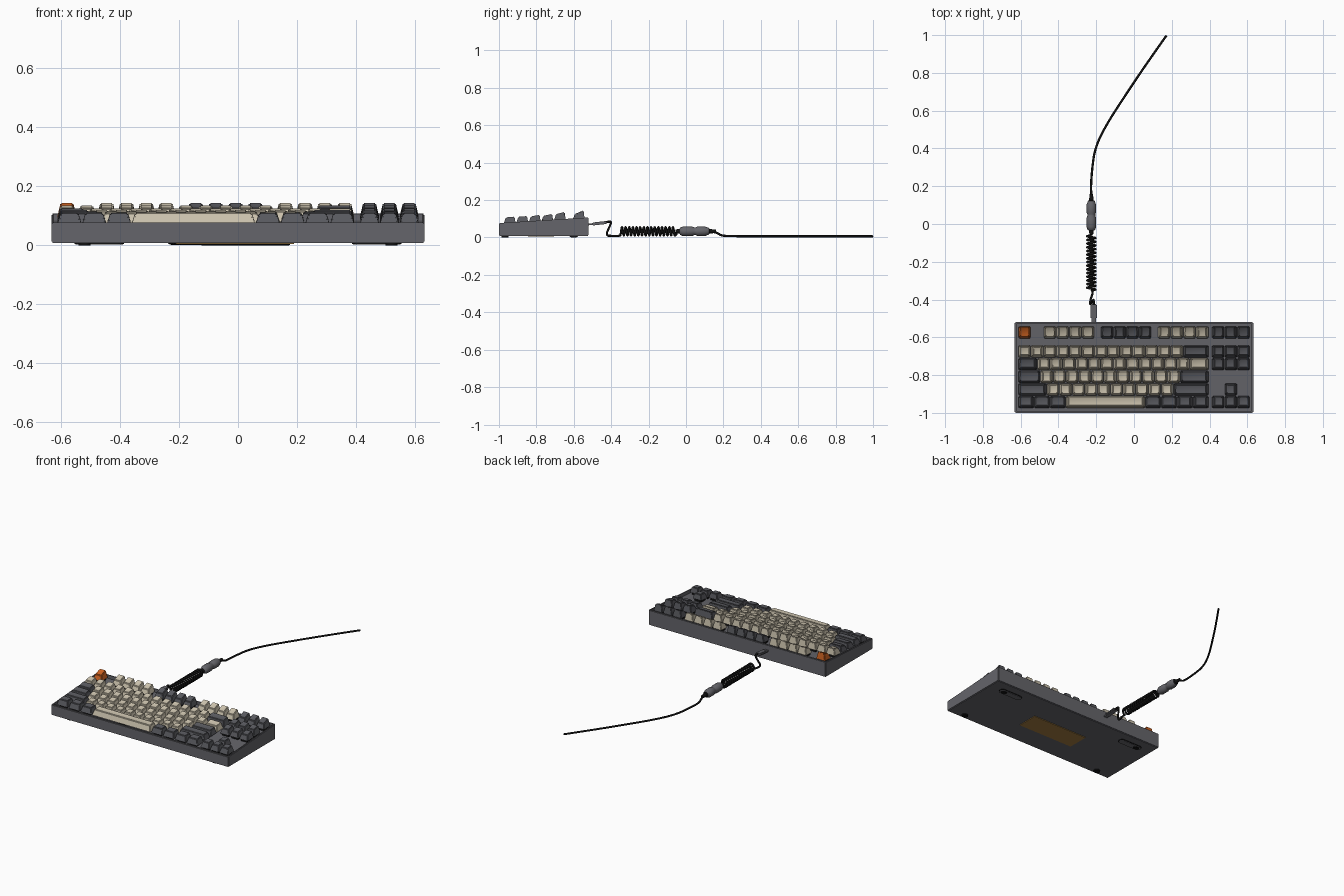
import bpy, bmesh, math
from mathutils import Vector, Matrix

if "Cube" in bpy.data.objects:
    bpy.data.objects.remove(bpy.data.objects["Cube"])


def material(name, rgb):
    m = bpy.data.materials.new(name)
    m.use_nodes = True
    m.diffuse_color = (*rgb, 1)
    m.node_tree.nodes["Principled BSDF"].inputs["Base Color"].default_value = (*rgb, 1)
    return m


CASE = material("case grey", (0.13, 0.13, 0.145))
DARK = material("dark key grey", (0.10, 0.102, 0.115))
BEIGE = material("key beige", (0.6, 0.54, 0.42))
ORANGE = material("key orange", (0.6, 0.12, 0.015))
BLACK = material("rubber black", (0.006, 0.006, 0.006))
BRASS = material("brass", (0.36, 0.2, 0.05))


def finish(name, bm, *mats, smooth=False):
    bmesh.ops.recalc_face_normals(bm, faces=bm.faces)
    me = bpy.data.meshes.new(name)
    bm.to_mesh(me)
    bm.free()
    for m in mats:
        me.materials.append(m)
    ob = bpy.data.objects.new(name, me)
    bpy.context.collection.objects.link(ob)
    if smooth:
        bpy.ops.object.select_all(action="DESELECT")
        ob.select_set(True)
        bpy.context.view_layer.objects.active = ob
        bpy.ops.object.shade_smooth_by_angle(angle=math.radians(35))
    return ob


def add_box(bm, center, size):
    m = Matrix.Translation(center) @ Matrix.Diagonal((*size, 1))
    return bmesh.ops.create_cube(bm, size=1, matrix=m)["verts"]


SLOPE = 0.0625
FLOOR = 0.008
RECESS = 0.022


def rim(y):
    return 0.077 + SLOPE * (y + 1)


# Case: wedge with a sunken key plate
bm = bmesh.new()
for v in add_box(bm, (0, -0.76, 0.05), (1.264, 0.48, 0.084)):
    v.co.z = rim(v.co.y) if v.co.z > 0.05 else FLOOR
bmesh.ops.bevel(bm, geom=[e for e in bm.edges], offset=0.004, segments=2, affect="EDGES")
bm.normal_update()
top = max((f for f in bm.faces if f.normal.z > 0.9), key=lambda f: f.calc_area())
bmesh.ops.inset_region(bm, faces=[top], thickness=0.007)
well = bmesh.ops.extrude_face_region(bm, geom=[top])["geom"]
bmesh.ops.delete(bm, geom=[top], context="FACES_ONLY")
bmesh.ops.translate(bm, verts=[g for g in well if isinstance(g, bmesh.types.BMVert)], vec=(0, 0, -RECESS))
finish("case", bm, CASE)

# Keys
UNIT = 0.0672
LEFT = -0.613
switches = bmesh.new()


def keycap(name, x, y, units, front, back, mat):
    """Tapered cap with a sloped, slightly dished top; heights are above the rim."""
    bm = bmesh.new()
    w, d = units * UNIT / 2 - 0.0015, UNIT / 2 - 0.0015
    for v in add_box(bm, (0, 0, 0), (2, 2, 2)):
        sx, sy, up = v.co.x, v.co.y, v.co.z > 0
        px = sx * (w - (0.0105 if up else 0))
        py = sy * (d - 0.009) + 0.003 if up else sy * d
        h = (front if sy < 0 else back) if up else -0.007
        v.co = (x + px, y + py, rim(y + py) + h)
    sides = [e for e in bm.edges if max(v.co.z for v in e.verts) > rim(y) + 0.01]
    bmesh.ops.bevel(bm, geom=sides, offset=0.004, segments=2, affect="EDGES")
    bm.normal_update()
    top = max((f for f in bm.faces if f.normal.z > 0.8), key=lambda f: f.calc_area())
    bmesh.ops.inset_region(bm, faces=[top], thickness=0.006, depth=-0.0018)
    finish(name, bm, mat, smooth=True)
    # switch housing under the cap
    add_box(switches, (x, y, rim(y) - 0.011), (0.046, 0.046, 0.024))


A, M = BEIGE, DARK
NAV = [(15.25 + i, 1, M) for i in range(3)]


def run(start, count, mat, width=1):
    return [(start + i * width, width, mat) for i in range(count)]


# Each row: name, y, front and back height of the tops, keys as (start, width, colour)
rows = [
    ("function", -0.574, 0.023, 0.040,
     [(0, 1, ORANGE)] + run(2, 4, A) + run(6.5, 4, M) + run(11, 4, A) + NAV),
    ("number", -0.675, 0.029, 0.037, run(0, 13, A) + [(13, 2, M)] + NAV),
    ("upper", -0.742, 0.024, 0.031, [(0, 1.5, M)] + run(1.5, 12, A) + [(13.5, 1.5, A)] + NAV),
    ("home", -0.809, 0.025, 0.030, [(0, 1.75, M)] + run(1.75, 11, A) + [(12.75, 2.25, M)]),
    ("lower", -0.876, 0.027, 0.028,
     [(0, 2.25, M)] + run(2.25, 10, A) + [(12.25, 2.75, M), (16.25, 1, M)]),
    ("bottom", -0.943, 0.028, 0.029,
     run(0, 3, M, 1.25) + [(3.75, 6.25, A)] + run(10, 4, M, 1.25) + NAV),
]
for row, y, front, back, keys in rows:
    for i, (start, width, mat) in enumerate(keys):
        keycap(f"{row}_key_{i + 1}", LEFT + (start + width / 2) * UNIT, y, width, front, back, mat)
finish("switches", switches, BLACK)


# Underside: label plate, round front feet, long rear feet with pads
def stadium(name, x, y, half, radius, z0, z1, mat):
    bm = bmesh.new()
    pts = []
    for i in range(24):
        a = math.tau * (i + 0.5) / 24
        pts.append((x + math.copysign(half, math.cos(a)) + radius * math.cos(a),
                    y + radius * math.sin(a), z0))
    face = bm.faces.new([bm.verts.new(p) for p in pts])
    ext = bmesh.ops.extrude_face_region(bm, geom=[face])["geom"]
    bmesh.ops.translate(bm, verts=[g for g in ext if isinstance(g, bmesh.types.BMVert)], vec=(0, 0, z1 - z0))
    finish(name, bm, mat)


bm = bmesh.new()
add_box(bm, (-0.01, -0.775, 0.0065), (0.4, 0.14, 0.005))
finish("label_plate", bm, BRASS)
for side, s in (("left", 1), ("right", -1)):
    stadium(f"front_foot_{side}", s * 0.52, -0.968, 0.002, 0.018, 0, 0.01, BLACK)
    stadium(f"rear_foot_edge_{side}", s * 0.47, -0.6, 0.06, 0.024, 0.005, 0.01, BLACK)
    stadium(f"rear_foot_{side}", s * 0.47, -0.6, 0.06, 0.02, 0.002, 0.01, CASE)
    stadium(f"rear_pad_{side}", s * 0.52, -0.6, 0.006, 0.014, 0, 0.01, BLACK)

# Cable plug at the back
bm = bmesh.new()
add_box(bm, (0, 0, 0), (0.036, 0.08, 0.016))
bmesh.ops.bevel(bm, geom=bm.edges[:], offset=0.005, segments=2, affect="EDGES")
add_box(bm, (0, -0.045, 0), (0.024, 0.03, 0.009))
bm.transform(Matrix.Translation((-0.213, -0.463, 0.076)) @ Matrix.Rotation(0.11, 4, "X"))
finish("cable_plug", bm, CASE)


# Cable
def cable(name, pts, kind="NURBS"):
    cu = bpy.data.curves.new(name, "CURVE")
    cu.dimensions = "3D"
    cu.bevel_depth = 0.006
    cu.bevel_resolution = 2
    cu.use_fill_caps = True
    cu.resolution_u = 8
    sp = cu.splines.new(kind)
    sp.points.add(len(pts) - 1)
    for p, co in zip(sp.points, pts):
        p.co = (*co, 1)
    if kind == "NURBS":
        sp.order_u = 3
        sp.use_endpoint_u = True
    sp.use_smooth = True
    cu.materials.append(BLACK)
    ob = bpy.data.objects.new(name, cu)
    bpy.context.collection.objects.link(ob)


AXIS_X, AXIS_Z, COIL_R = -0.226, 0.033, 0.022
cable("cable_lead", [(-0.213, -0.43, 0.08), (-0.213, -0.395, 0.092), (-0.22, -0.41, 0.055),
                     (-0.235, -0.43, 0.01), (-0.228, -0.39, 0.008),
                     (-0.215, -0.36, 0.008), (AXIS_X, -0.35, AXIS_Z - COIL_R)])
TURNS, STEPS = 15, 16
coil = []
for i in range(TURNS * STEPS + 1):
    a = math.tau * i / STEPS
    coil.append((AXIS_X + COIL_R * math.sin(a), -0.352 + 0.292 * i / (TURNS * STEPS),
                 AXIS_Z - COIL_R * math.cos(a)))
cable("cable_coil", coil, "POLY")
cable("cable_joint", [coil[-1], (AXIS_X, -0.05, 0.012), (AXIS_X, -0.055, AXIS_Z), (AXIS_X, -0.03, AXIS_Z)])
cable("cable_tail", [(AXIS_X, 0.13, AXIS_Z), (AXIS_X, 0.165, 0.027), (-0.228, 0.19, 0.008),
                     (-0.224, 0.27, 0.007), (-0.208, 0.4, 0.007), (-0.15, 0.52, 0.006),
                     (-0.06, 0.66, 0.006), (0.06, 0.84, 0.006), (0.172, 0.998, 0.006)])

# Round coupling between the coil and the tail
profile = [(-0.055, 0.0), (-0.055, 0.01), (-0.035, 0.013), (-0.03, 0.02), (-0.015, 0.026),
           (0.03, 0.026), (0.044, 0.021), (0.052, 0.021), (0.062, 0.026), (0.1, 0.026),
           (0.122, 0.018), (0.126, 0.012), (0.16, 0.009), (0.16, 0.0)]
bm = bmesh.new()
verts = [bm.verts.new((r, y, 0)) for y, r in profile]
edges = [bm.edges.new(pair) for pair in zip(verts, verts[1:])]
bmesh.ops.spin(bm, geom=verts + edges, cent=(0, 0, 0), axis=(0, 1, 0), angle=math.tau, steps=16)
bmesh.ops.remove_doubles(bm, verts=bm.verts, dist=0.0001)
for f in bm.faces:
    y = f.calc_center_median().y
    f.material_index = 1 if y < -0.033 or y > 0.124 else 0
bm.transform(Matrix.Translation((AXIS_X, 0, AXIS_Z)))
finish("cable_coupling", bm, CASE, BLACK, smooth=True)
